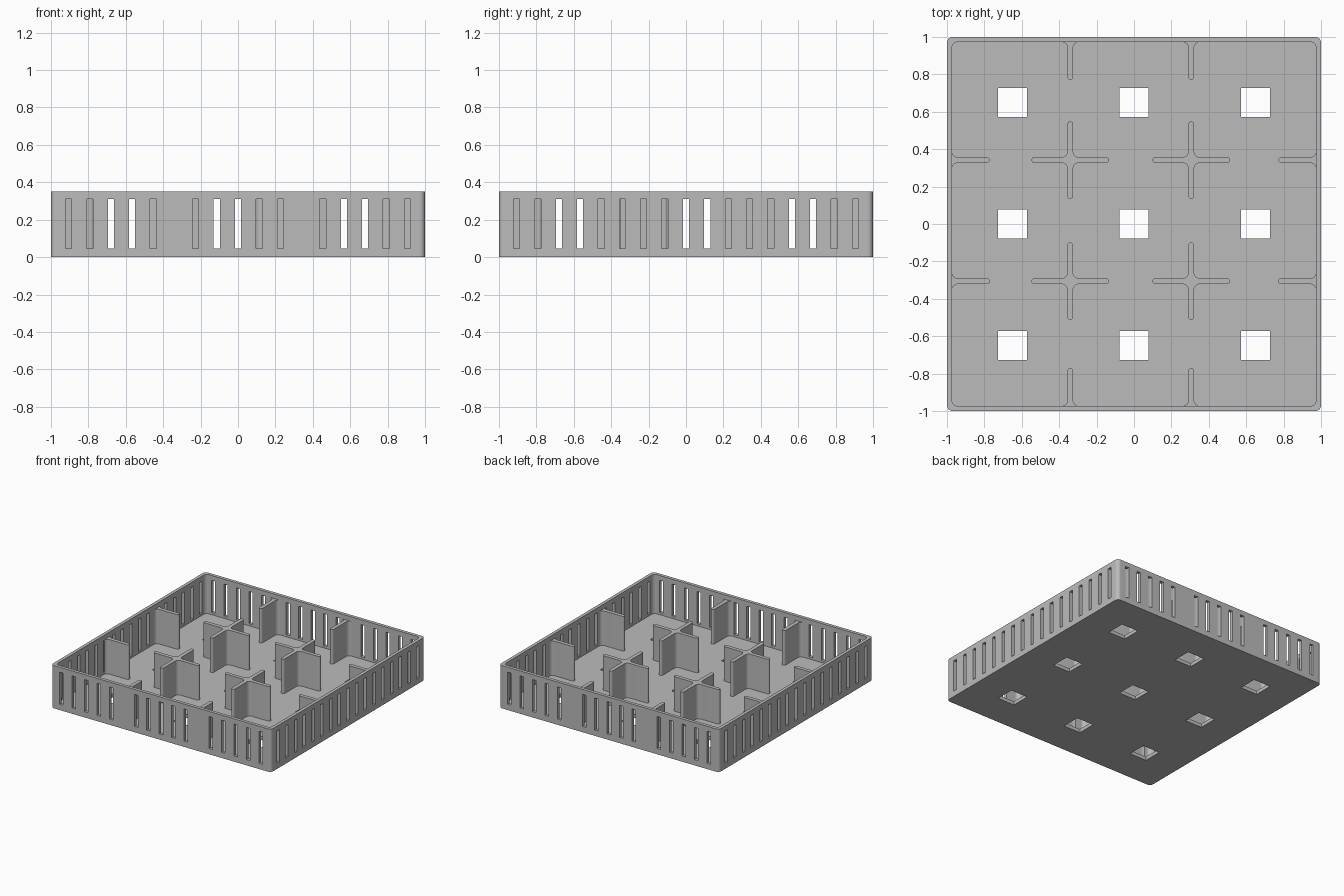
import bpy, bmesh
from math import cos, sin, pi, radians
from mathutils import Matrix, Vector

cube = bpy.data.objects.get("Cube")
if cube:
    bpy.data.objects.remove(cube, do_unlink=True)

HEIGHT, FLOOR, INNER = 0.352, 0.03, 0.973
DIVIDER_TOP, HALF, FILLET = 0.314, 0.0155, 0.03
PITCH = 0.1132

grey = bpy.data.materials.new("plain grey")
grey.use_nodes = True
colour = (0.5, 0.5, 0.5, 1)
grey.diffuse_color = colour
grey.node_tree.nodes["Principled BSDF"].inputs["Base Color"].default_value = colour


def arc(cx, cy, r, start, end, steps=8):
    angles = [radians(start + (end - start) * i / steps) for i in range(steps + 1)]
    return [(cx + r * cos(a), cy + r * sin(a)) for a in angles]


def turn(points, quarter):
    a = quarter * pi / 2
    return [(x * cos(a) - y * sin(a), x * sin(a) + y * cos(a)) for x, y in points]


def make_object(name, bm):
    bmesh.ops.recalc_face_normals(bm, faces=bm.faces)
    mesh = bpy.data.meshes.new(name)
    bm.to_mesh(mesh)
    bm.free()
    mesh.materials.append(grey)
    obj = bpy.data.objects.new(name, mesh)
    bpy.context.collection.objects.link(obj)
    return obj


def prism(name, outline, z0, z1):
    bm = bmesh.new()
    base = bm.faces.new([bm.verts.new((x, y, z0)) for x, y in outline])
    top = bmesh.ops.extrude_face_region(bm, geom=[base], use_keep_orig=True)
    verts = [g for g in top["geom"] if isinstance(g, bmesh.types.BMVert)]
    bmesh.ops.translate(bm, verts=verts, vec=(0, 0, z1 - z0))
    return make_object(name, bm)


def boxes(name, items):
    bm = bmesh.new()
    for centre, size in items:
        matrix = Matrix.Translation(centre) @ Matrix.Diagonal(Vector(size)).to_4x4()
        bmesh.ops.create_cube(bm, size=1, matrix=matrix)
    return make_object(name, bm)


def rounded_square(half, r):
    corner = arc(half - r, half - r, r, 0, 90)
    return [p for q in range(4) for p in turn(corner, q)]


def smooth(obj):
    bpy.ops.object.select_all(action="DESELECT")
    obj.select_set(True)
    bpy.context.view_layer.objects.active = obj
    bpy.ops.object.shade_smooth_by_angle(angle=radians(30))


# Tray shell: rounded block, hollowed, then pierced by slots and floor holes
tray = prism("tray", rounded_square(1, 0.03), 0, HEIGHT)
hollow = prism("hollow_cutter", rounded_square(INNER, 0.03), FLOOR, HEIGHT + 0.1)
slot_z, slot_h, slot_w = 0.179, 0.264, 0.033
front_slots = boxes("front_back_slot_cutter", [
    ((i * PITCH, 0, slot_z), (slot_w, 2.2, slot_h))
    for i in range(-8, 9) if abs(i) != 3])
side_slots = boxes("side_slot_cutter", [
    ((0, i * PITCH, slot_z), (2.2, slot_w, slot_h)) for i in range(-8, 9)])
holes = boxes("floor_hole_cutter", [
    ((i * 0.649, j * 0.649, 0), (0.155, 0.155, 0.2))
    for i in (-1, 0, 1) for j in (-1, 0, 1)])

bpy.context.view_layer.objects.active = tray
for cutter in (hollow, front_slots, side_slots, holes):
    mod = tray.modifiers.new(cutter.name, "BOOLEAN")
    mod.operation, mod.solver, mod.object = "DIFFERENCE", "EXACT", cutter
    cutter.hide_render = True
    bpy.ops.object.modifier_apply(modifier=mod.name)
    bpy.data.objects.remove(cutter, do_unlink=True)
smooth(tray)

# Free-standing cross dividers with filleted centres and rounded tips
columns, rows = (-0.341, 0.306), (-0.306, 0.342)
inset = HALF + FILLET
arm = arc(inset, -inset, FILLET, 180, 90) + arc(0.207 - HALF, 0, HALF, -90, 90)
cross_outline = [p for q in range(4) for p in turn(arm, q)]
for x in columns:
    for y in rows:
        cross = prism("cross_divider", cross_outline, FLOOR, DIVIDER_TOP)
        cross.location = (x, y, 0)
        smooth(cross)

# Short wall dividers, flared where they meet the wall
root = arc(FILLET, -inset, FILLET, 180, 90)
stub_outline = (root + arc(0.202 - HALF, 0, HALF, -90, 90)
                + [(x, -y) for x, y in reversed(root)])
places = [("left", 2, (INNER, y)) for y in rows] + [("right", 0, (-INNER, y)) for y in rows]
places += [("back", 3, (x, INNER)) for x in columns] + [("front", 1, (x, -INNER)) for x in columns]
for side, quarter, (x, y) in places:
    stub = prism(side + "_wall_divider", turn(stub_outline, quarter), FLOOR, DIVIDER_TOP)
    stub.location = (x, y, 0)
    smooth(stub)
